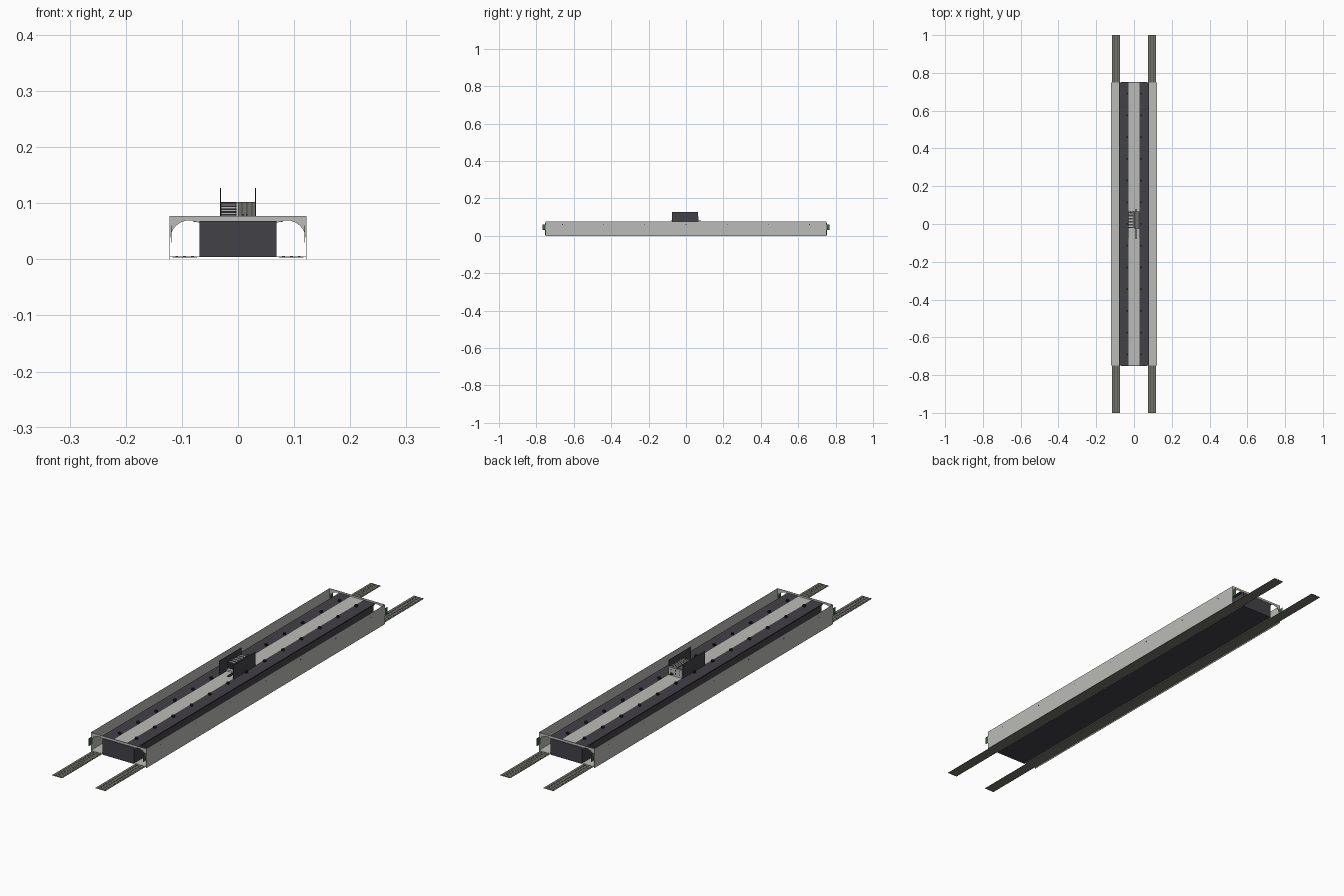
import bpy, bmesh, math

if "Cube" in bpy.data.objects:
    bpy.data.objects.remove(bpy.data.objects["Cube"])


def material(name, rgb):
    m = bpy.data.materials.new(name)
    m.diffuse_color = (*rgb, 1)
    m.use_nodes = True
    m.node_tree.nodes["Principled BSDF"].inputs["Base Color"].default_value = m.diffuse_color
    return m


LIGHT = material("light_grey", (0.50, 0.50, 0.48))
DARK = material("charcoal", (0.055, 0.052, 0.062))
OLIVE = material("track_grey", (0.17, 0.17, 0.145))
GREEN = material("board_green", (0.04, 0.12, 0.04))
BLACK = material("bolt_black", (0.015, 0.015, 0.017))


def finish(name, bm, mat):
    bmesh.ops.recalc_face_normals(bm, faces=bm.faces)
    mesh = bpy.data.meshes.new(name)
    bm.to_mesh(mesh)
    bm.free()
    mesh.materials.append(mat)
    ob = bpy.data.objects.new(name, mesh)
    bpy.context.collection.objects.link(ob)
    return ob


def add_box(bm, x0, x1, y0, y1, z0, z1):
    vs = bmesh.ops.create_cube(bm, size=1)["verts"]
    for v in vs:
        v.co.x = x1 if v.co.x > 0 else x0
        v.co.y = y1 if v.co.y > 0 else y0
        v.co.z = z1 if v.co.z > 0 else z0


def boxes(name, mat, *items):
    bm = bmesh.new()
    for b in items:
        add_box(bm, *b)
    return finish(name, bm, mat)


def extrude_profile(name, mat, pts, y0, y1):
    """Closed x-z outline pushed along y."""
    bm = bmesh.new()
    f = bm.faces.new([bm.verts.new((x, y0, z)) for x, z in pts])
    new = bmesh.ops.extrude_face_region(bm, geom=[f])["geom"]
    for v in new:
        if isinstance(v, bmesh.types.BMVert):
            v.co.y = y1
    return finish(name, bm, mat)


def discs(name, mat, centres, radius, depth, axis):
    bm = bmesh.new()
    for c in centres:
        vs = bmesh.ops.create_cone(bm, cap_ends=True, segments=8, radius1=radius,
                                   radius2=radius, depth=depth)["verts"]
        for v in vs:
            x, y, z = v.co
            v.co = (z, y, x) if axis == "X" else (x, y, z)
            v.co.x += c[0]
            v.co.y += c[1]
            v.co.z += c[2]
    return finish(name, bm, mat)


L = 0.75    # half length of the body
W = 0.122   # half width of the body

# Central beam with its light inlay on top
boxes("beam", DARK, (-0.069, 0.069, -L - 0.003, L + 0.003, 0.004, 0.068))
boxes("beam_top_inlay", LIGHT, (-0.028, 0.028, -L + 0.002, L - 0.002, 0.067, 0.0705))

# Wide dark strips beside the inlay
for s, side in ((-1, "left"), (1, "right")):
    a, b = sorted((s * 0.028, s * 0.079))
    boxes(side + "_top_strip", DARK, (a, b, -L + 0.002, L - 0.002, 0.0665, 0.0705))

    # Thin side wall and channel floor
    a, b = sorted((s * (W - 0.0008), s * W))
    boxes(side + "_wall", LIGHT, (a, b, -L, L, 0, 0.077))
    a, b = sorted((s * 0.069, s * (W - 0.0008)))
    boxes(side + "_channel_floor", LIGHT, (a, b, -L, L, 0.005, 0.0058))

    # Long flat track with two raised ribs
    a, b = sorted((s * 0.073, s * 0.117))
    ribs = [(*sorted((s * p, s * q)), -1, 1, 0.004, 0.0048)
            for p, q in ((0.078, 0.084), (0.093, 0.098), (0.107, 0.111))]
    boxes(side + "_track", OLIVE, (a, b, -1, 1, 0.003, 0.004), *ribs)
    grooves = [(*sorted((s * p, s * q)), e * L if e > 0 else -1,
                1 if e > 0 else -L, 0.0038, 0.0042)
               for p, q in ((0.0855, 0.0875), (0.1, 0.102)) for e in (-1, 1)]
    boxes(side + "_track_grooves", DARK, *grooves)

    # Bolts along the beam, and wall fasteners
    discs(side + "_bolts", BLACK,
          [(s * 0.037, -0.69 + i * 0.115, 0.0735) for i in range(13)],
          0.006, 0.007, "Z")
    discs(side + "_wall_fasteners", DARK,
          [(s * W, -0.66 + i * 0.22, 0.06) for i in range(7)], 0.0025, 0.001, "X")

# End plates with an arch on each side of the beam
arch = []
for i in range(17):
    t = math.pi * (i / 16) * 0.70
    arch.append((0.0865 + 0.0345 * math.cos(t), 0.035 + 0.0345 * math.sin(t)))
half = [(W, 0.077), (W, 0.035)] + arch + [(0.069, 0.06)]
outline = half + [(-x, z) for x, z in reversed(half)]
for s, end in ((-1, "front"), (1, "back")):
    y0, y1 = sorted((s * L, s * (L - 0.002)))
    extrude_profile(end + "_end_plate", LIGHT, outline, y0, y1)
    # Small upright boards at the corners
    y0, y1 = sorted((s * (L - 0.005), s * (L + 0.017)))
    boxes(end + "_corner_boards", GREEN,
          *[(x - 0.0006, x + 0.0006, y0, y1, 0.03, 0.06) for x in (-0.119, 0.119)])

# Carriage: two thin upright cheeks
boxes("carriage_cheeks", DARK,
      *[(x - 0.0007, x + 0.0007, -0.075, 0.065, 0.0705, 0.127) for x in (-0.031, 0.031)])

# Carriage: base, back plate with holes, fin stack and housing
boxes("carriage_base", LIGHT, (-0.03, 0.03, -0.03, 0.066, 0.0705, 0.077))
boxes("carriage_back_plate", LIGHT, (-0.03, 0.03, 0.064, 0.067, 0.0705, 0.102))
boxes("carriage_back_holes", BLACK,
      *[(x - 0.002, x + 0.002, 0.0665, 0.0675, z, z + 0.004)
        for x in (-0.018, 0, 0.018) for z in (0.08, 0.092)])
boxes("carriage_fins", DARK,
      *[(-0.03, -0.003, -0.02, 0.064, 0.078 + i * 0.005, 0.081 + i * 0.005)
        for i in range(5)])
boxes("carriage_fin_ribs", LIGHT,
      *[(-0.029, -0.004, -0.015 + i * 0.016, -0.009 + i * 0.016, 0.0705, 0.1025)
        for i in range(5)])
boxes("carriage_housing", OLIVE, (0, 0.03, -0.025, 0.064, 0.077, 0.102))
boxes("carriage_housing_seams", DARK,
      *[(x, x + 0.002, -0.027, 0.064, 0.077, 0.1025) for x in (0.006, 0.015, 0.024)])
boxes("carriage_rods", DARK,
      *[(x, x + 0.003, -0.08, 0.08, 0.078, 0.081) for x in (0.008, 0.014)])
